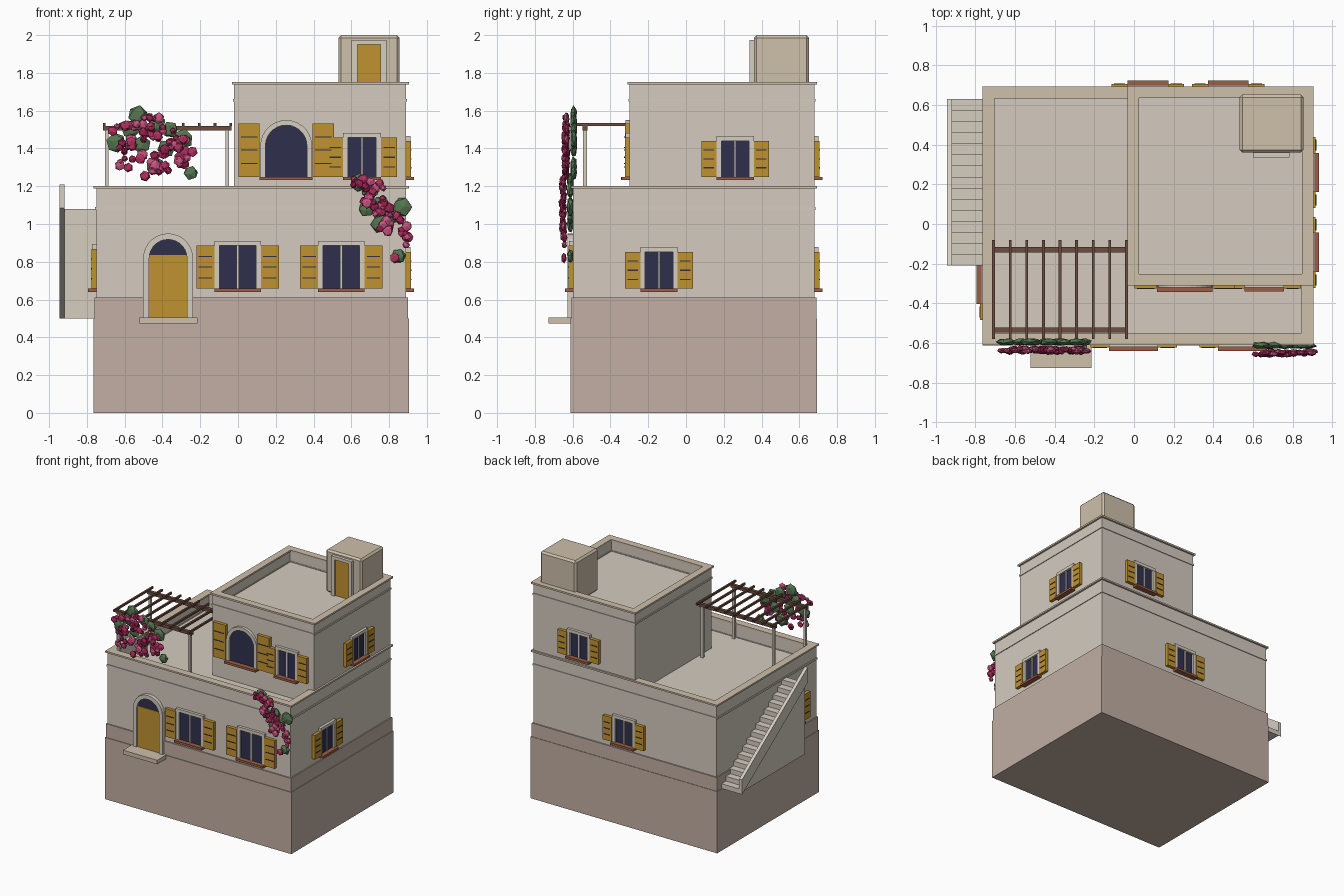
import bpy, bmesh, math, random
from mathutils import Matrix, Vector

if "Cube" in bpy.data.objects:
    bpy.data.objects.remove(bpy.data.objects["Cube"])

random.seed(4)

def mat(name, r, g, b):
    m = bpy.data.materials.new(name)
    m.diffuse_color = (r, g, b, 1)
    m.use_nodes = True
    m.node_tree.nodes["Principled BSDF"].inputs["Base Color"].default_value = m.diffuse_color
    return m

STONE = mat("base_stone", .54, .43, .37)
WALL = mat("wall_plaster", .66, .60, .52)
TRIM = mat("trim_plaster", .67, .61, .53)
COPE = mat("coping", .62, .53, .41)
OCHRE = mat("ochre_paint", .53, .29, .03)
GLASS = mat("dark_glass", .028, .03, .075)
WOOD = mat("wood", .15, .075, .05)
CLAY = mat("clay_sill", .34, .11, .06)
LEAF = mat("leaf", .09, .18, .08)
PINKS = [mat("magenta", .46, .03, .12), mat("pink", .58, .09, .22), mat("deep_magenta", .34, .015, .08)]

def finish(name, bm, m):
    bmesh.ops.recalc_face_normals(bm, faces=bm.faces)
    me = bpy.data.meshes.new(name)
    bm.to_mesh(me)
    bm.free()
    me.materials.append(m)
    ob = bpy.data.objects.new(name, me)
    bpy.context.collection.objects.link(ob)
    return ob

def boxes(name, items, m):
    """Each item is (x0, x1, y0, y1, z0, z1)."""
    bm = bmesh.new()
    for x0, x1, y0, y1, z0, z1 in items:
        M = Matrix.Translation(((x0 + x1) / 2, (y0 + y1) / 2, (z0 + z1) / 2)) @ \
            Matrix.Diagonal((abs(x1 - x0), abs(y1 - y0), abs(z1 - z0), 1))
        bmesh.ops.create_cube(bm, size=1, matrix=M)
    return finish(name, bm, m)

def ring(name, x0, x1, y0, y1, z0, z1, t, m):
    """Rectangular hollow frame with wall thickness t."""
    bm = bmesh.new()
    loops = []
    for i, z in ((0, z0), (0, z1), (t, z1), (t, z0)):
        loops.append([bm.verts.new(p) for p in ((x0 + i, y0 + i, z), (x1 - i, y0 + i, z),
                                                (x1 - i, y1 - i, z), (x0 + i, y1 - i, z))])
    for a in range(4):
        A, B = loops[a], loops[(a + 1) % 4]
        for k in range(4):
            bm.faces.new((A[k], A[(k + 1) % 4], B[(k + 1) % 4], B[k]))
    return finish(name, bm, m)

def prism(name, pts, axis, a, b, m):
    """Profile extruded along x (pts = y,z) or y (pts = x,z)."""
    bm = bmesh.new()
    put = (lambda p, d: (d, p[0], p[1])) if axis == 'x' else (lambda p, d: (p[0], d, p[1]))
    f = bm.faces.new([bm.verts.new(put(p, a)) for p in pts])
    ext = bmesh.ops.extrude_face_region(bm, geom=[f])
    vs = [v for v in ext['geom'] if isinstance(v, bmesh.types.BMVert)]
    bmesh.ops.translate(bm, verts=vs, vec=Vector(put((0, 0), b - a)))
    return finish(name, bm, m)

def arch(cx, r, z0, zs, n=14):
    return [(cx + r, z0)] + [(cx + r * math.cos(math.pi * i / n), zs + r * math.sin(math.pi * i / n))
                             for i in range(n + 1)] + [(cx - r, z0)]

# wall limits
X0, X1, Y0, Y1 = -.75, .89, -.597, .68
UX, UY = -.02, -.298

# masonry
boxes("foundation", [(-.765, .906, -.612, .694, 0, .5)], STONE)
boxes("plinth", [(-.76, .9, -.607, .69, .5, .61)], STONE)
boxes("ground_floor", [(X0, X1, Y0, Y1, .61, 1.085)], WALL)
ring("ground_string_course", X0 - .006, X1 + .006, Y0 - .006, Y1 + .006, 1.075, 1.09, .05, TRIM)
ring("terrace_parapet", X0, X1, Y0, Y1, 1.085, 1.187, .04, WALL)
ring("terrace_coping", -.764, .905, -.61, .694, 1.187, 1.2, .06, COPE)
boxes("upper_floor", [(UX, X1, UY, Y1, 1.085, 1.655)], WALL)
ring("upper_string_course", UX - .006, X1 + .006, UY - .006, Y1 + .006, 1.648, 1.662, .05, TRIM)
ring("roof_parapet", UX, X1, UY, Y1, 1.655, 1.738, .04, WALL)
ring("roof_coping", -.032, .905, -.31, .694, 1.738, 1.752, .058, COPE)

# roof stair house
hut = boxes("stair_house", [(.532, .855, .36, .652, 1.655, 2)], COPE)
bev = hut.modifiers.new("chamfer", 'BEVEL')
bev.width, bev.segments = .014, 1
boxes("roof_door_frame", [(.6, .632, .335, .365, 1.655, 1.975), (.755, .785, .335, .365, 1.655, 1.975),
                          (.632, .755, .335, .365, 1.95, 1.975)], TRIM)
boxes("roof_door", [(.632, .755, .347, .365, 1.655, 1.95)], OCHRE)

# shuttered windows, placed in wall coordinates (along, outward, up)
def on_wall(side, wall):
    s = -1 if side in ("front", "left") else 1
    def place(u0, u1, d0, d1, z0, z1):
        d = sorted((wall + s * d0, wall + s * d1))
        if side in ("front", "back"):
            return (u0, u1, *d, z0, z1)
        return (*d, u0, u1, z0, z1)
    return place

def shutters(name, P, u, hw, sw, z0, h):
    panels, slots = [], []
    for s in (-1, 1):
        a, b = sorted((u + s * hw, u + s * (hw + sw)))
        panels.append(P(a, b, 0, .026, z0, z0 + h))
        for k in (1, 2, 3):
            z = z0 + h * k / 4
            slots.append(P(a + .012, b - .012, .02, .029, z - .003, z + .003))
    boxes(name + "_shutters", panels, OCHRE)
    boxes(name + "_shutter_slots", slots, GLASS)

def window(name, side, wall, u, z0, hw, h, sw):
    P = on_wall(side, wall)
    g = hw - .026
    boxes(name + "_glass", [P(u - g, u + g, -.01, .006, z0, z0 + h)], GLASS)
    boxes(name + "_surround", [P(u - hw, u - g, 0, .02, z0, z0 + h), P(u + g, u + hw, 0, .02, z0, z0 + h),
                               P(u - hw, u + hw, 0, .022, z0 + h, z0 + h + .025),
                               P(u - .006, u + .006, 0, .014, z0, z0 + h)], TRIM)
    boxes(name + "_sill", [P(u - hw, u + hw, 0, .043, z0 - .018, z0)], CLAY)
    shutters(name, P, u, hw, sw, z0, h)

window("front_window_left", "front", Y0, -.002, .658, .123, .227, .095)
window("front_window_right", "front", Y0, .547, .658, .123, .227, .095)
window("front_window_upper", "front", UY, .657, 1.25, .1, .207, .085)
window("right_window_lower", "right", X1, -.143, .658, .099, .195, .08)
window("right_window_upper", "right", X1, .26, 1.25, .099, .19, .08)
window("back_window_lower", "back", Y1, .07, .658, .103, .195, .08)
window("back_window_upper", "back", Y1, .475, 1.25, .103, .19, .08)
window("left_window", "left", X0, -.305, .658, .099, .21, .08)

# arched balcony window
prism("arched_glass", arch(.255, .112, 1.25, 1.413), 'y', UY + .01, UY - .008, GLASS)
prism("arched_surround", arch(.255, .137, 1.25, 1.413) + arch(.255, .11, 1.25, 1.413)[::-1],
      'y', UY, UY - .022, TRIM)
PF = on_wall("front", UY)
boxes("arched_sill", [PF(.115, .395, 0, .046, 1.232, 1.25)], CLAY)
shutters("arched", PF, .255, .14, .112, 1.25, .282)

# arched front door
prism("door_surround", arch(-.37, .132, .5, .818) + arch(-.37, .1, .5, .818)[::-1], 'y', Y0, Y0 - .03, TRIM)
prism("door_fanlight", arch(-.37, .101, .8, .818), 'y', Y0 + .01, Y0 - .012, GLASS)
boxes("front_door", [(-.47, -.27, Y0 - .018, Y0, .5, .835)], OCHRE)
boxes("door_step", [(-.522, -.215, -.727, -.6, .472, .505)], COPE)

# outside stair rising to the terrace
N, run, rise = 15, .84 / 15, .58 / 15
boxes("stair_steps", [(-.918, X0, .63 - (i + 1) * run, .63 - i * run, .5, .5 + (i + 1) * rise)
                      for i in range(N)], TRIM)
prism("stair_side_rail", [(.63, .5), (.63, .62), (-.21, 1.21), (-.21, 1.085)], 'x', -.944, -.918, TRIM)

# pergola
boxes("pergola_posts", [(x - .01, x + .01, y - .01, y + .01, 1.085, 1.5)
                        for x in (-.695, -.057) for y in (-.535, -.13)], TRIM)
boxes("pergola_beams", [(-.715, -.035, y - .013, y + .013, 1.495, 1.52) for y in (-.535, -.13)], WOOD)
boxes("pergola_rafters", [(x - .007, x + .007, -.58, -.08, 1.52, 1.536)
                          for x in [-.708 + .0837 * i for i in range(9)]], WOOD)

# flowering vines
def blobs(name, items, m):
    """Faceted clumps; each item is (x, y, z, radius, depth)."""
    bm = bmesh.new()
    for x, y, z, r, d in items:
        M = Matrix.Translation((x, y, z)) @ Matrix.Diagonal((r, d, r, 1)) @ \
            Matrix.Rotation(random.uniform(0, 6), 4, Vector((random.random(), random.random(), 1)).normalized())
        bmesh.ops.create_icosphere(bm, subdivisions=1, radius=1, matrix=M)
    finish(name, bm, m)

def vine(name, leaves, yl, yf, flowers):
    blobs(name + "_leaves", [(x, yl, z, r, .02) for x, z, r in leaves], LEAF)
    for k, m in enumerate(PINKS):
        blobs(f"{name}_flowers_{k}", [(x, yf + random.uniform(-.01, .01), z, random.uniform(.017, .032), .015)
                                      for x, z in flowers[k::3]], m)

spots = []
for i in range(85):
    a, r = random.uniform(0, 2 * math.pi), math.sqrt(random.uniform(.06, 1))
    spots.append((-.47 + .235 * r * math.cos(a), 1.41 + .16 * r * math.sin(a)))
vine("terrace_vine", [(-.53, 1.575, .055), (-.645, 1.43, .055), (-.57, 1.5, .05), (-.43, 1.53, .05),
                      (-.29, 1.45, .055), (-.25, 1.27, .04), (-.38, 1.4, .05), (-.44, 1.31, .05),
                      (-.51, 1.42, .05), (-.36, 1.5, .045)], -.595, -.637, spots)

spots = []
for i in range(48):
    t = random.random() ** 1.2
    spots.append((.68 + .17 * t + random.uniform(-.07, .07), 1.22 - .29 * t + random.uniform(-.03, .03)))
spots += [(.83, .82), (.89, .89), (.885, .95), (.9, .93)]
vine("corner_vine", [(.64, 1.22, .05), (.7, 1.18, .05), (.76, 1.1, .05), (.87, 1.09, .055), (.75, 1.0, .05),
                     (.85, .83, .04), (.81, 1.04, .045), (.68, 1.08, .045)], -.612, -.652, spots)
